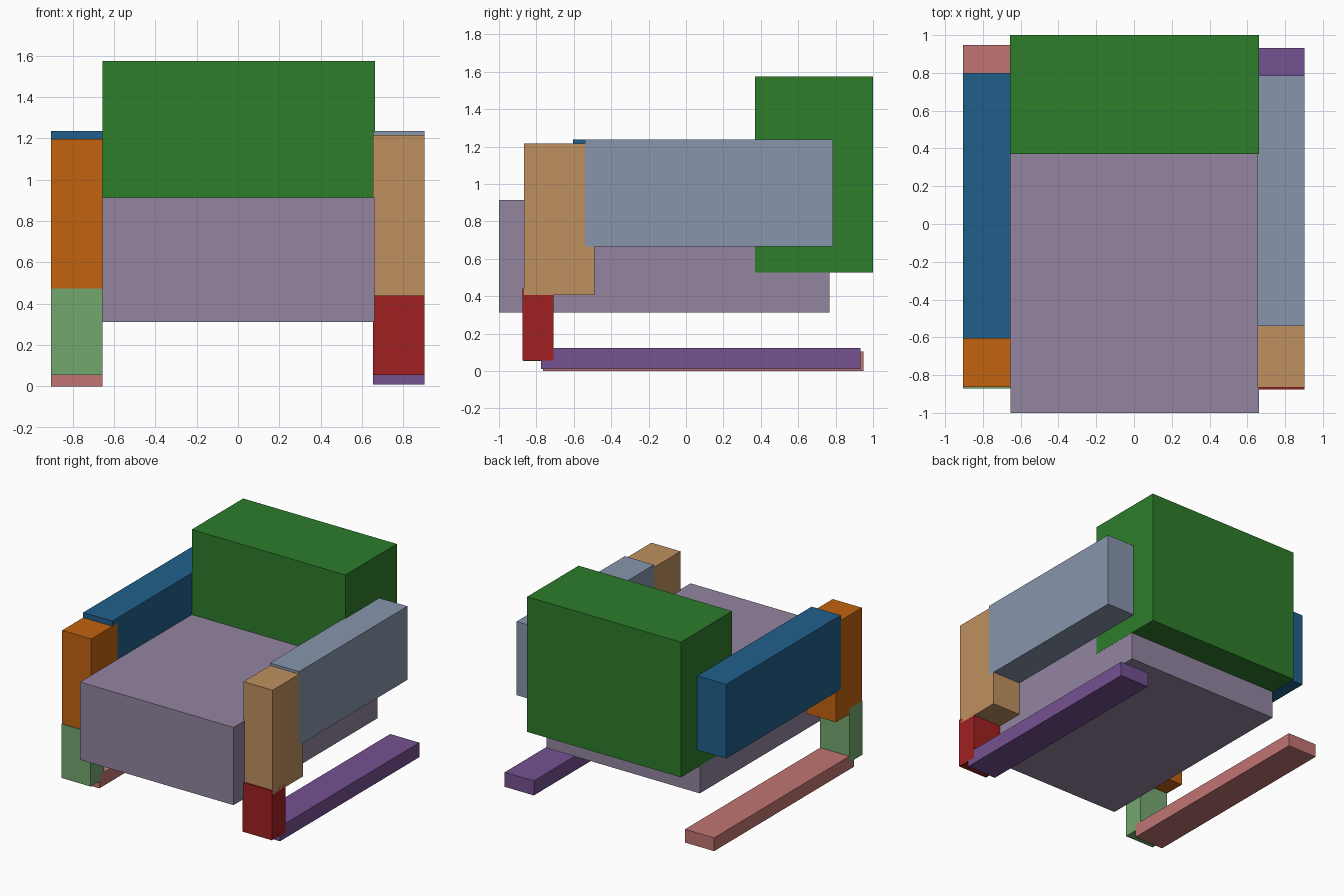
import bpy
from mathutils import Vector

cube = bpy.data.objects.get("Cube")
if cube:
    bpy.data.objects.remove(cube, do_unlink=True)


def linear(c):
    """Convert one 0-255 display channel to a linear value."""
    c /= 255
    return c / 12.92 if c <= 0.04045 else ((c + 0.055) / 1.055) ** 2.4


def material(name, rgb):
    color = (*[linear(c) for c in rgb], 1)
    mat = bpy.data.materials.new(name)
    mat.use_nodes = True
    mat.diffuse_color = color
    mat.node_tree.nodes["Principled BSDF"].inputs["Base Color"].default_value = color
    return mat


def box(name, x, y, z, color_name, rgb):
    """Flat-sided block given its range along each axis."""
    lo, hi = Vector((x[0], y[0], z[0])), Vector((x[1], y[1], z[1]))
    bpy.ops.mesh.primitive_cube_add(size=1, location=(lo + hi) / 2)
    obj = bpy.context.object
    obj.name = obj.data.name = name
    for v in obj.data.vertices:
        v.co = v.co * (hi - lo)
    obj.data.materials.append(material(color_name, rgb))
    return obj


# Shared widths: the cushions sit between the two side frames
MIDDLE = (-0.655, 0.662)
BACK = (-0.656, 0.663)
LEFT = (0.653, 0.903)
RIGHT = (-0.905, -0.655)

# Cushions
box("seat", MIDDLE, (-1, 0.766), (0.312, 0.915), "mauve", (147, 133, 161))
box("backrest", BACK, (0.37, 1), (0.526, 1.575), "green", (45, 125, 43))

# Armrests
box("left_armrest", LEFT, (-0.54, 0.787), (0.666, 1.237), "steel blue", (135, 150, 172))
box("right_armrest", RIGHT, (-0.605, 0.8), (0.662, 1.237), "deep blue", (33, 95, 139))

# Front posts below and in front of the armrests
box("left_front_post", LEFT, (-0.866, -0.49), (0.406, 1.217), "tan", (191, 144, 96))
box("right_front_post", RIGHT, (-0.864, -0.545), (0.43, 1.197), "orange", (193, 99, 15))

# Front legs
box("left_front_leg", LEFT, (-0.875, -0.708), (0.056, 0.44), "red", (160, 32, 33))
box("right_front_leg", RIGHT, (-0.87, -0.71), (0.054, 0.473), "light green", (117, 167, 111))

# Floor runners
box("left_runner", LEFT, (-0.775, 0.933), (0.01, 0.123), "purple", (117, 81, 145))
box("right_runner", RIGHT, (-0.765, 0.948), (0, 0.103), "pink", (192, 117, 115))
